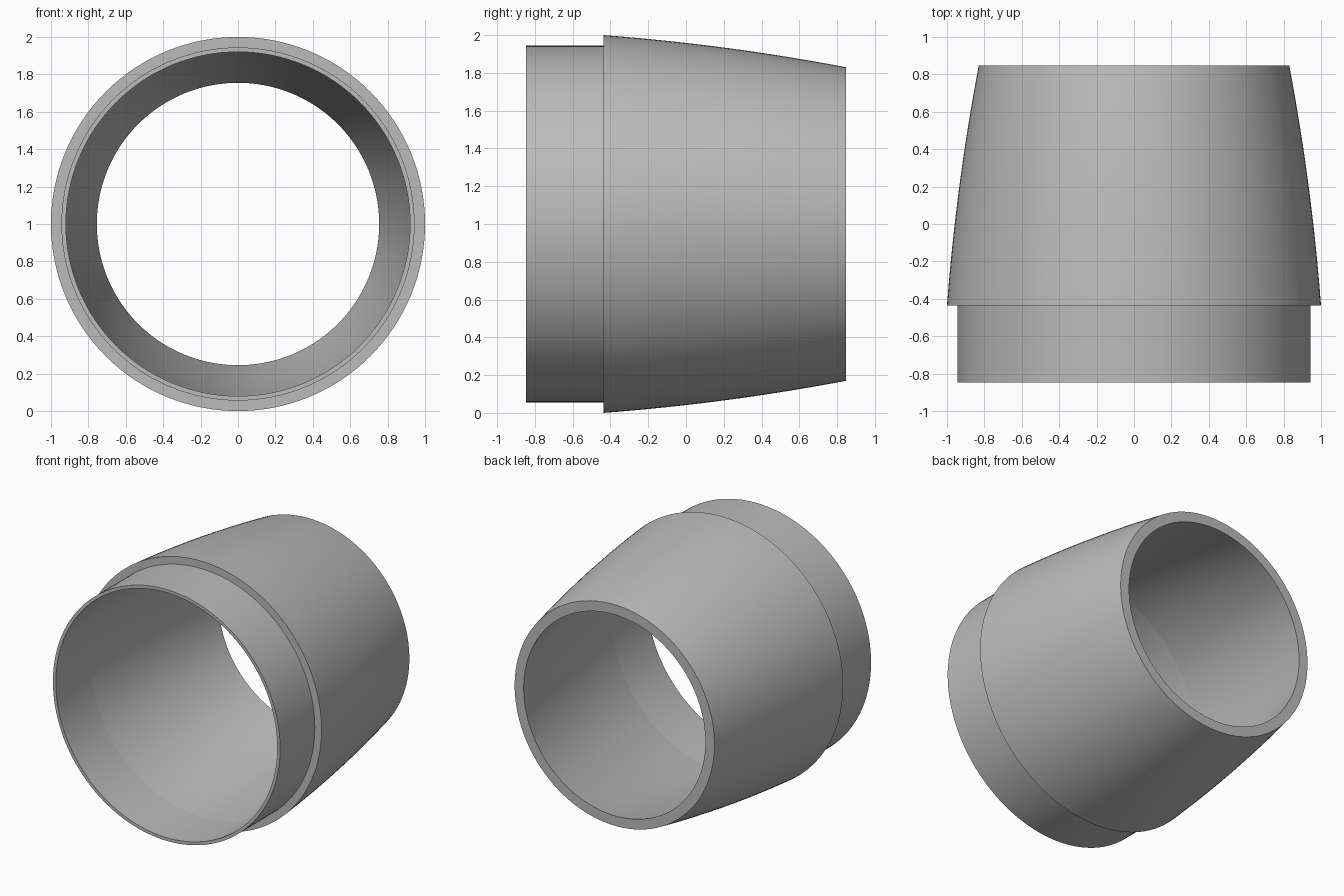
import bpy, bmesh, math

cube = bpy.data.objects.get("Cube")
if cube:
    bpy.data.objects.remove(cube, do_unlink=True)

SEGMENTS = 128
STEPS = 16
END = 0.848          # half length along y
SHOULDER = -0.437    # where the collar meets the tapered body


def taper(start_radius, drop):
    """Gently curved taper from the shoulder to the back end."""
    points = []
    for i in range(STEPS + 1):
        t = i / STEPS
        radius = start_radius - drop * (0.57 * t + 0.43 * t * t)
        points.append((radius, SHOULDER + t * (END - SHOULDER)))
    return points


# Closed wall profile as (radius, y): collar, shoulder, body, back rim, bore
outer = [(0.944, -END), (0.944, SHOULDER)] + taper(1.0, 0.17)
inner = [(0.92, -END)] + taper(0.92, 0.165)
profile = outer + inner[::-1]
corners = {0, 1, 2, len(outer) - 1, len(outer),
           len(profile) - 2, len(profile) - 1}

# Lathe the profile around the y axis
bm = bmesh.new()
rings = []
for radius, y in profile:
    ring = []
    for s in range(SEGMENTS):
        a = 2 * math.pi * s / SEGMENTS
        ring.append(bm.verts.new((radius * math.cos(a), y, 1 + radius * math.sin(a))))
    rings.append(ring)
for k, ring in enumerate(rings):
    following = rings[(k + 1) % len(rings)]
    for s in range(SEGMENTS):
        n = (s + 1) % SEGMENTS
        face = bm.faces.new((ring[s], ring[n], following[n], following[s]))
        face.smooth = True
bmesh.ops.recalc_face_normals(bm, faces=bm.faces)

# Keep the rims, shoulder and bore crease crisp
for k in corners:
    for s in range(SEGMENTS):
        bm.edges.get((rings[k][s], rings[k][(s + 1) % SEGMENTS])).smooth = False

mesh = bpy.data.meshes.new("tapered_sleeve")
bm.to_mesh(mesh)
bm.free()
sleeve = bpy.data.objects.new("tapered_sleeve", mesh)
bpy.context.collection.objects.link(sleeve)

# Plain grey finish
grey = bpy.data.materials.new("plain_grey")
grey.use_nodes = True
color = (0.5, 0.5, 0.5, 1)
grey.diffuse_color = color
grey.node_tree.nodes["Principled BSDF"].inputs["Base Color"].default_value = color
mesh.materials.append(grey)
